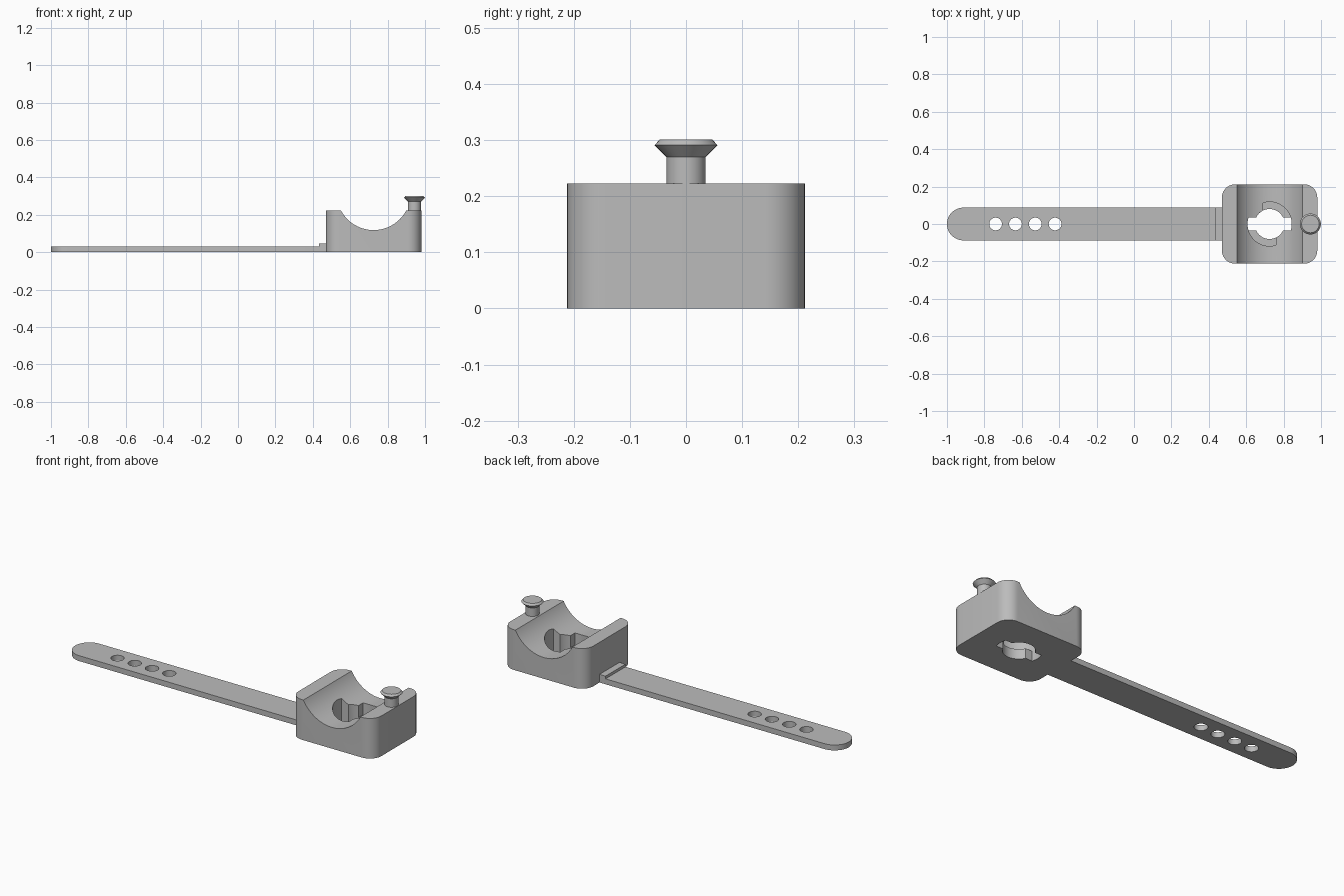
import bpy, bmesh, math
from math import cos, sin, radians as rad

if "Cube" in bpy.data.objects:
    bpy.data.objects.remove(bpy.data.objects["Cube"])

grey = bpy.data.materials.new("grey_plastic")
grey.diffuse_color = (0.5, 0.5, 0.5, 1)
grey.use_nodes = True
grey.node_tree.nodes["Principled BSDF"].inputs["Base Color"].default_value = grey.diffuse_color


def make(name, bm):
    bmesh.ops.recalc_face_normals(bm, faces=bm.faces)
    me = bpy.data.meshes.new(name)
    bm.to_mesh(me)
    bm.free()
    ob = bpy.data.objects.new(name, me)
    bpy.context.collection.objects.link(ob)
    me.materials.append(grey)
    return ob


def prism(name, pts, z0, z1):
    bm = bmesh.new()
    f = bm.faces.new([bm.verts.new((x, y, z0)) for x, y in pts])
    r = bmesh.ops.extrude_face_region(bm, geom=[f])
    bmesh.ops.translate(bm, vec=(0, 0, z1 - z0),
                        verts=[v for v in r["geom"] if isinstance(v, bmesh.types.BMVert)])
    return make(name, bm)


def arc(cx, cy, r, a0, a1, n=16):
    return [(cx + r * cos(rad(a0 + (a1 - a0) * i / n)),
             cy + r * sin(rad(a0 + (a1 - a0) * i / n))) for i in range(n + 1)]


def cut(ob, cutters):
    for c in cutters:
        m = ob.modifiers.new("cut", "BOOLEAN")
        m.operation, m.solver, m.object = "DIFFERENCE", "EXACT", c
        bpy.context.view_layer.objects.active = ob
        bpy.ops.object.modifier_apply(modifier=m.name)
    for c in cutters:
        bpy.data.objects.remove(c)


def smooth(ob):
    bpy.ops.object.select_all(action="DESELECT")
    ob.select_set(True)
    bpy.context.view_layer.objects.active = ob
    bpy.ops.object.shade_smooth_by_angle(angle=rad(30))


# Cradle block with rounded upright corners
X0, X1, W, H, R = 0.47, 0.98, 0.212, 0.223, 0.07
outline = (arc(X1 - R, W - R, R, 0, 90, 10) + arc(X0 + R, W - R, R, 90, 180, 10)
           + arc(X0 + R, R - W, R, 180, 270, 10) + arc(X1 - R, R - W, R, 270, 360, 10))
block = prism("cradle_block", outline, 0, H)

# Round groove across the block
CX = 0.725
groove = prism("groove_cutter", arc(CX, 0, 0.198, 0, 360, 96)[:-1], -0.4, 0.4)
groove.rotation_euler = (rad(90), 0, 0)
groove.location.z = 0.316

# Keyhole through the floor: round bore with two side slots
B, S, T = 0.08, 0.118, 0.035          # bore radius, slot reach, slot half width
b, s = math.degrees(math.asin(T / B)), math.degrees(math.asin(T / S))
keyhole = prism("keyhole_cutter",
                arc(CX, 0, S, -s, s, 6) + arc(CX, 0, B, b, 180 - b, 24)
                + arc(CX, 0, S, 180 - s, 180 + s, 6) + arc(CX, 0, B, 180 + b, 360 - b, 24),
                -0.1, 0.4)

# Twist-lock pocket: slots swept a quarter turn above the floor ledge
pocket = prism("pocket_cutter",
               arc(CX, 0, S, -s, 90 + s, 24) + arc(CX, 0, B, 90 + b, 180 - b, 8)
               + arc(CX, 0, S, 180 - s, 270 + s, 24) + arc(CX, 0, B, 270 + b, 360 - b, 8),
               0.055, 0.4)
bpy.context.view_layer.update()
cut(block, [groove, pocket, keyhole])

# Strap with a round tip and four holes
HW = 0.0875
strap = prism("strap", arc(HW - 1, 0, HW, 90, 270, 32) + [(X0, -HW), (X0, HW)], 0, 0.03)
cut(strap, [prism("hole_cutter", arc(-0.74 + 0.106 * i, 0, 0.034, 0, 360, 32)[:-1], -0.1, 0.1)
            for i in range(4)])

# Raised step where the strap meets the block
step = prism("strap_step", [(0.433, -HW), (X0, -HW), (X0, HW), (0.433, HW)], 0.03, 0.045)

# Turned knob on the block's outer rim
profile = [(0.035, H), (0.035, 0.27), (0.056, 0.291), (0.047, 0.301)]
bm = bmesh.new()
N = 40
rings = [[bm.verts.new((0.943 + r * cos(2 * math.pi * i / N), r * sin(2 * math.pi * i / N), z))
          for i in range(N)] for r, z in profile]
for lo, hi in zip(rings, rings[1:]):
    for i in range(N):
        j = (i + 1) % N
        bm.faces.new((lo[i], lo[j], hi[j], hi[i]))
bm.faces.new(rings[0])
bm.faces.new(rings[-1])
knob = make("knob", bm)

for ob in (block, strap, step, knob):
    smooth(ob)
